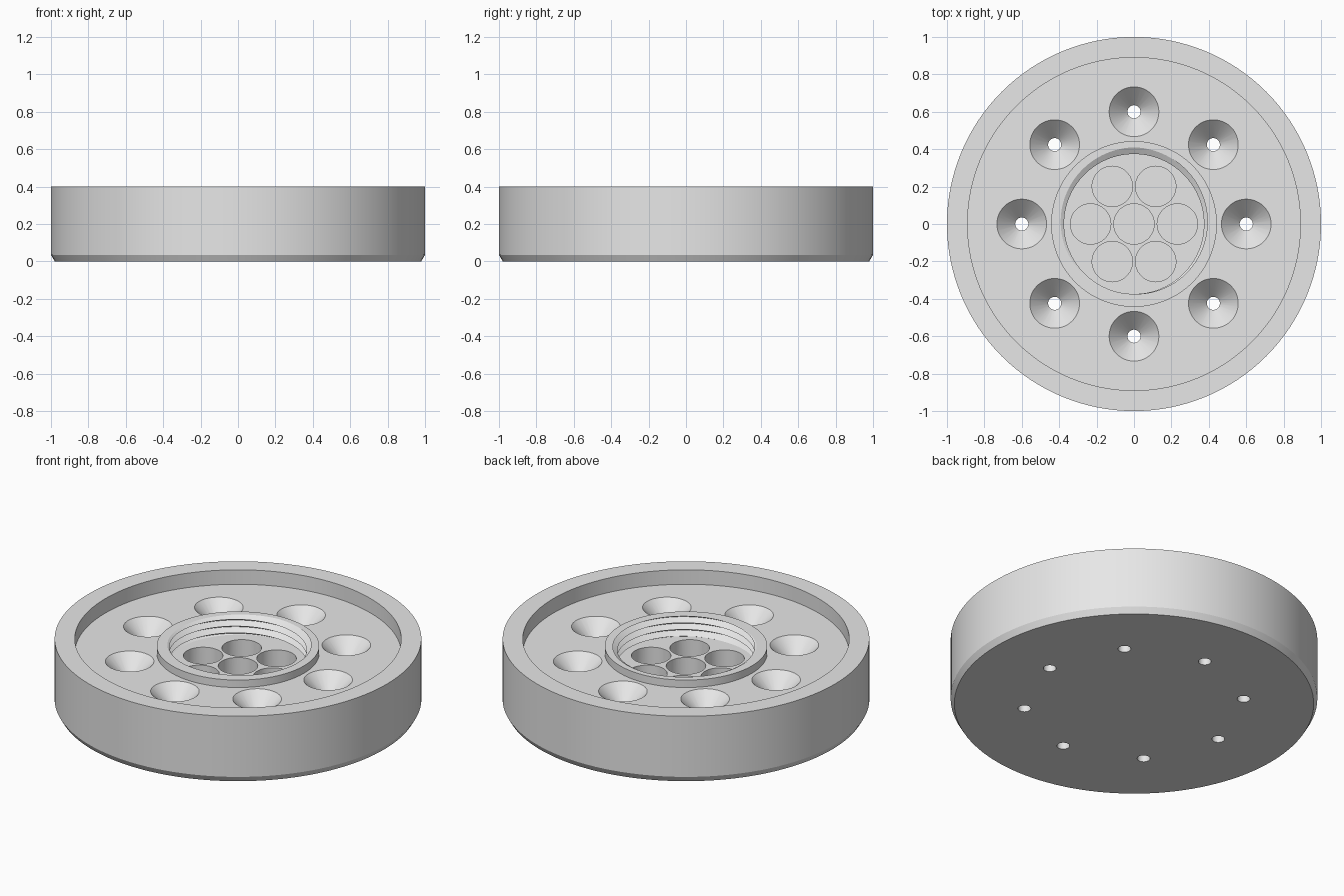
import bpy, bmesh, math

cube = bpy.data.objects.get("Cube")
if cube:
    bpy.data.objects.remove(cube, do_unlink=True)

RIM_TOP, FLOOR, BOSS_TOP, PIT_FLOOR = 0.40, 0.313, 0.358, 0.237
THREAD_R, THREAD_DEPTH, TURNS = 0.374, 0.036, 3
PITCH = (BOSS_TOP - PIT_FLOOR) / TURNS

grey = bpy.data.materials.new("plain grey")
grey.use_nodes = True
colour = (0.8, 0.8, 0.8, 1)
grey.diffuse_color = colour
grey.node_tree.nodes["Principled BSDF"].inputs["Base Color"].default_value = colour


def revolve(bm, profile, segments, x=0, y=0):
    """Sweep profile(turn) -> [(radius, z)] once round a vertical axis."""
    columns = []
    for i in range(segments + 1):
        a = math.pi / 2 + math.tau * i / segments
        columns.append([bm.verts.new((x + r * math.cos(a), y + r * math.sin(a), z))
                        for r, z in profile(i / segments)])
    for a, b in zip(columns, columns[1:]):
        for k in range(len(a) - 1):
            bm.faces.new((a[k], b[k], b[k + 1], a[k + 1]))


def finish(bm, name):
    bmesh.ops.remove_doubles(bm, verts=bm.verts, dist=1e-5)
    bmesh.ops.recalc_face_normals(bm, faces=bm.faces)
    mesh = bpy.data.meshes.new(name)
    bm.to_mesh(mesh)
    bm.free()
    mesh.materials.append(grey)
    obj = bpy.data.objects.new(name, mesh)
    bpy.context.collection.objects.link(obj)
    return obj


# Disc with raised rim, central boss and internally threaded pit
def body_profile(turn):
    points = [(0, 0), (0.98, 0), (1, 0.035), (1, RIM_TOP), (0.89, RIM_TOP),
              (0.89, FLOOR), (0.443, FLOOR), (0.443, BOSS_TOP)]
    for k in range(2 * TURNS + 4):
        z = BOSS_TOP - PITCH * (k / 2 - turn)
        z = min(BOSS_TOP, max(PIT_FLOOR, z))
        u = (BOSS_TOP - z) / PITCH + turn
        points.append((THREAD_R + THREAD_DEPTH * abs(1 - 2 * (u % 1)), z))
    return points + [(0, PIT_FLOOR)]


bm = bmesh.new()
revolve(bm, body_profile, 128)
body = finish(bm, "flanged_disc")

# Cutter: ring of countersunk through holes, and blind holes in the pit
countersink = [(0, -0.1), (0.035, -0.1), (0.035, FLOOR - 0.098),
               (0.133, FLOOR), (0.15, FLOOR + 0.017), (0, FLOOR + 0.017)]
blind_hole = [(0, 0.11), (0.108, 0.11), (0.108, 0.3), (0, 0.3)]
bm = bmesh.new()
for i in range(8):
    a = math.tau * i / 8
    revolve(bm, lambda t: countersink, 48, 0.6 * math.cos(a), 0.6 * math.sin(a))
revolve(bm, lambda t: blind_hole, 48)
for i in range(6):
    a = math.tau * i / 6
    revolve(bm, lambda t: blind_hole, 48, 0.232 * math.cos(a), 0.232 * math.sin(a))
cutter = finish(bm, "hole_cutter")
cutter.hide_render = True

# Cut the holes and bake the result
cut = body.modifiers.new("holes", "BOOLEAN")
cut.operation = "DIFFERENCE"
cut.solver = "EXACT"
cut.object = cutter
bpy.context.view_layer.update()
depsgraph = bpy.context.evaluated_depsgraph_get()
result = bpy.data.meshes.new_from_object(body.evaluated_get(depsgraph))
body.modifiers.clear()
body.data = result
bpy.data.objects.remove(cutter, do_unlink=True)

# Smooth curved walls, keep edges crisp
bpy.ops.object.select_all(action="DESELECT")
body.select_set(True)
bpy.context.view_layer.objects.active = body
bpy.ops.object.shade_smooth_by_angle(angle=math.radians(25))
